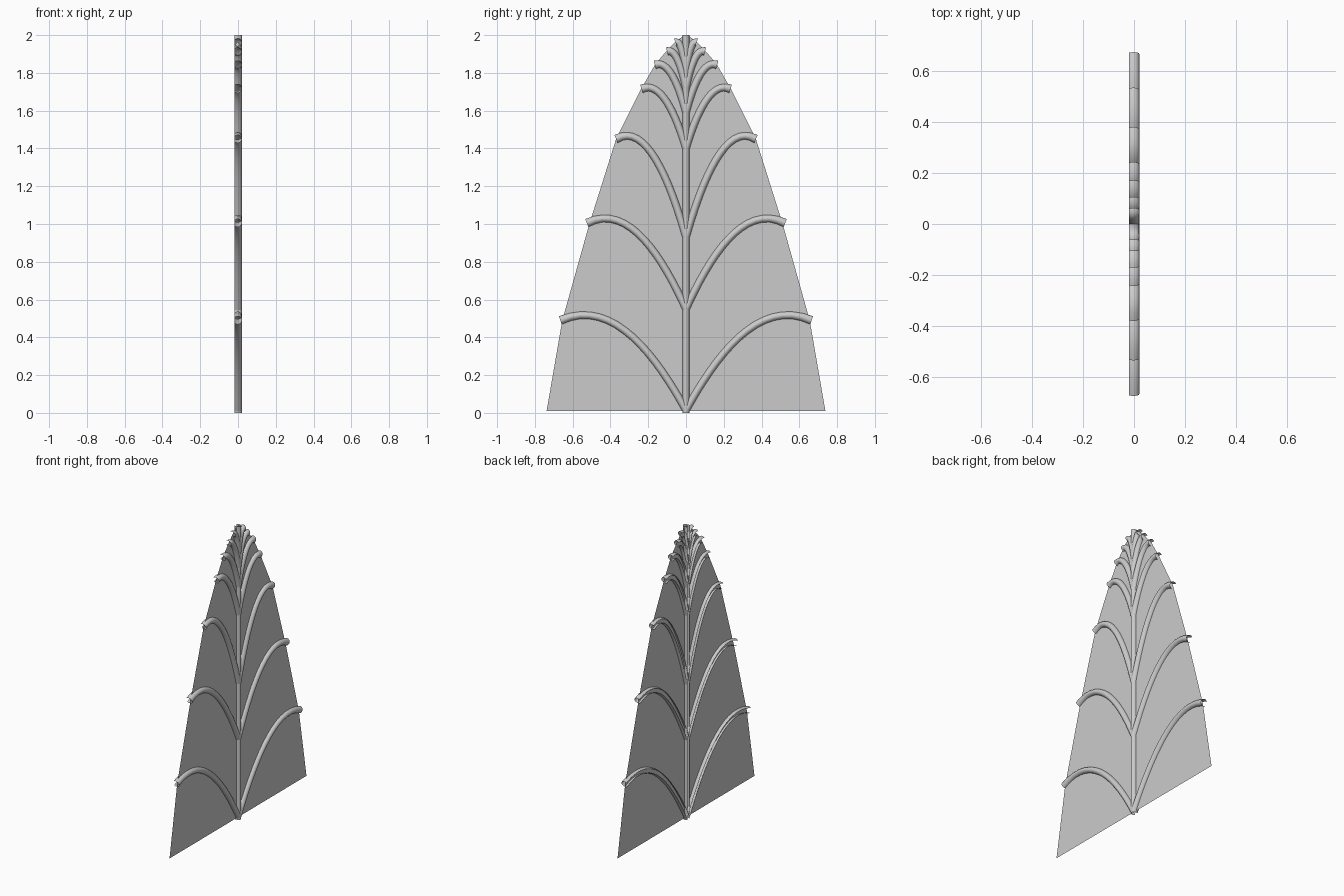
import bpy, bmesh
from math import sin, cos, radians
from mathutils import Vector

if "Cube" in bpy.data.objects:
    bpy.data.objects.remove(bpy.data.objects["Cube"])

CX, R = -0.002, 0.023       # tube centre in x, tube radius
OPEN = 140                  # tubes are open along their -x side
SIDES = 12


def finish(name, bm):
    mesh = bpy.data.meshes.new(name)
    bm.to_mesh(mesh)
    bm.free()
    ob = bpy.data.objects.new(name, mesh)
    bpy.context.collection.objects.link(ob)
    return ob


def split_tube(name, path, widths):
    """Sweep a C-shaped section along a path of (y, z) points."""
    bm = bmesh.new()
    rings = []
    for i, p in enumerate(path):
        t = (path[min(i + 1, len(path) - 1)] - path[max(i - 1, 0)]).normalized()
        n = Vector((-t.y, t.x))
        ring = []
        for k in range(SIDES + 1):
            a = radians(-OPEN + 2 * OPEN * k / SIDES)
            q = p + n * (R * widths[i] * sin(a))
            ring.append(bm.verts.new((CX + R * cos(a), q.x, q.y)))
        rings.append(ring)
    for a, b in zip(rings, rings[1:]):
        for k in range(SIDES):
            bm.faces.new((a[k], a[k + 1], b[k + 1], b[k]))
    bmesh.ops.recalc_face_normals(bm, faces=bm.faces)
    for f in bm.faces:
        f.smooth = True
    return finish(name, bm)


# Thin membrane: half outline mirrored across y = 0
half = [(0.738, 0.01), (0.655, 0.49), (0.512, 1.0), (0.37, 1.45), (0.235, 1.72),
        (0.16, 1.85), (0.095, 1.925), (0.05, 1.97), (0.015, 1.995)]
bm = bmesh.new()
rows = [[bm.verts.new((0, s * y, z)) for s in (-1, 0, 1)] for y, z in half]
for a, b in zip(rows, rows[1:]):
    for k in (0, 1):
        bm.faces.new((a[k], a[k + 1], b[k + 1], b[k]))
finish("membrane", bm)

# Central spine
split_tube("spine", [Vector((0, 2 * i / 8)) for i in range(9)], [0.8] * 9)

# Curved ribs: base height, tip y, tip z, arch factor
ribs = [(0.014, 0.665, 0.49, 1.265), (0.55, 0.525, 1.005, 1.25),
        (0.93, 0.37, 1.45, 1.18), (1.40, 0.235, 1.715, 1.15),
        (1.59, 0.165, 1.842, 1.12), (1.72, 0.10, 1.913, 1.1),
        (1.82, 0.055, 1.96, 1.1)]
STEPS = 16
for i, (z0, w, z1, arch) in enumerate(ribs):
    h = z1 - z0
    for side, label in ((1, "right"), (-1, "left")):
        ctrl = [Vector((side * y, z)) for y, z in
                ((0, z0), (0.226 * w, z0 + 0.57 * h),
                 (0.57 * w, z0 + arch * h), (w, z1))]
        path = []
        for s in range(STEPS + 1):
            t = s / STEPS
            u = 1 - t
            path.append(ctrl[0] * u**3 + ctrl[1] * 3 * u * u * t
                        + ctrl[2] * 3 * u * t * t + ctrl[3] * t**3)
        # slightly flared tip
        widths = [0.85] * (STEPS - 1) + [0.92, 1.0]
        split_tube(f"rib_{label}_{i + 1}", path, widths)
